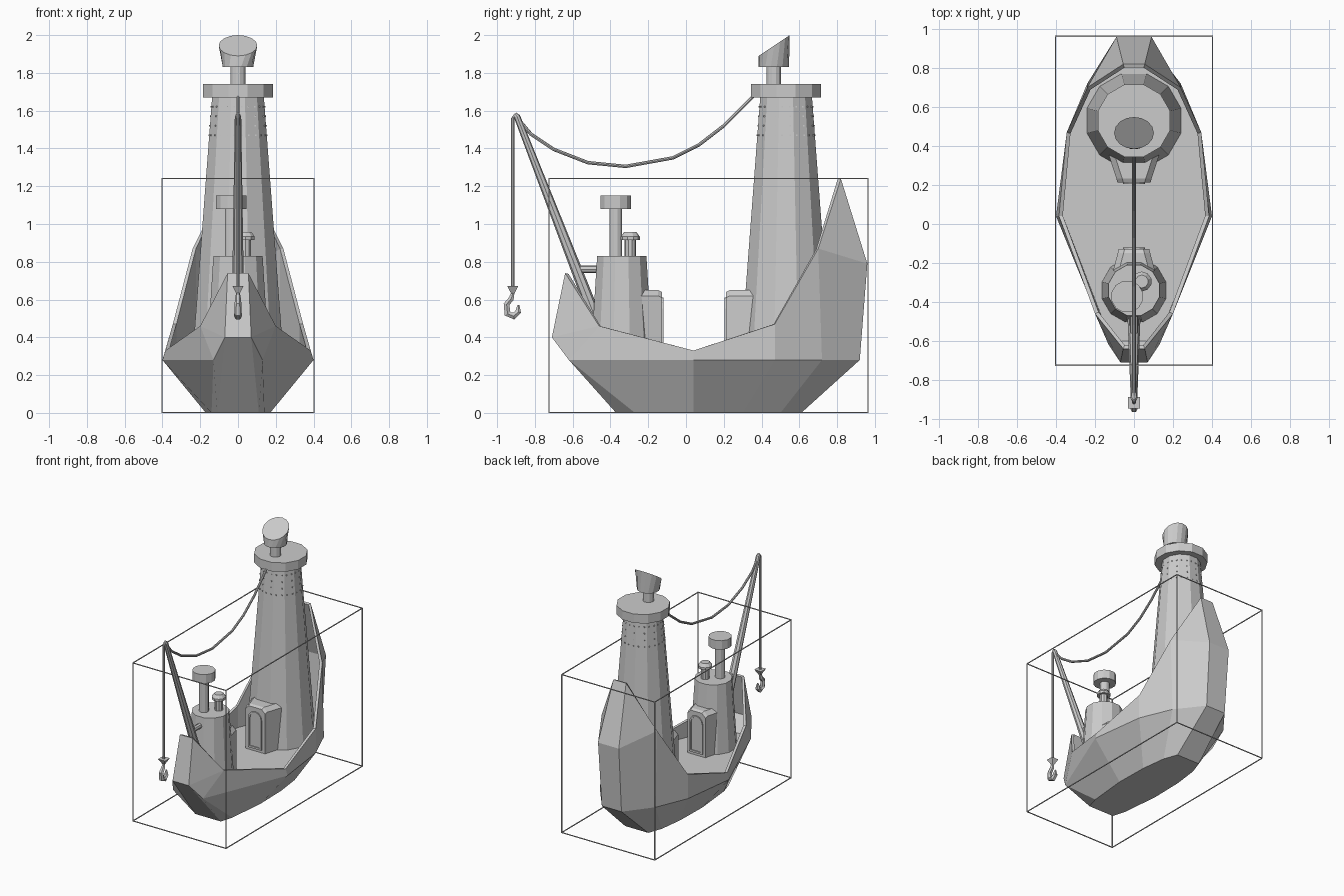
import bpy, bmesh, math
from mathutils import Vector

if "Cube" in bpy.data.objects:
    bpy.data.objects.remove(bpy.data.objects["Cube"])


def make(name, verts, faces):
    me = bpy.data.meshes.new(name)
    me.from_pydata(verts, [], faces)
    bm = bmesh.new()
    bm.from_mesh(me)
    bmesh.ops.recalc_face_normals(bm, faces=bm.faces)
    bm.to_mesh(me)
    bm.free()
    ob = bpy.data.objects.new(name, me)
    bpy.context.collection.objects.link(ob)
    return ob


def loft(name, rings):
    """Capped skin through rings of equal point count."""
    n = len(rings[0])
    verts = [p for r in rings for p in r]
    faces = [list(range(n)), list(range(len(verts) - n, len(verts)))]
    for k in range(len(rings) - 1):
        for i in range(n):
            j = (i + 1) % n
            faces.append([k*n + i, k*n + j, (k+1)*n + j, (k+1)*n + i])
    return make(name, verts, faces)


def ring(x, y, z, r, n=12):
    return [(x + r*math.cos((i + .5)*math.tau/n), y + r*math.sin((i + .5)*math.tau/n), z)
            for i in range(n)]


def lathe(name, x, y, profile, n=12):
    return loft(name, [ring(x, y, z, r, n) for r, z in profile])


def tube(name, pts, radii, n=8):
    """Tapered tube along a path in the x = 0 plane."""
    pts = [Vector((0, y, z)) for y, z in pts]
    rings = []
    for i, p in enumerate(pts):
        d = (pts[min(i + 1, len(pts) - 1)] - pts[max(i - 1, 0)]).normalized()
        side = Vector((1, 0, 0))
        up = side.cross(d)
        rings.append([p + radii[i]*(side*math.cos(a*math.tau/n) + up*math.sin(a*math.tau/n))
                      for a in range(n)])
    return loft(name, rings)


def box(lo, hi):
    v = [(x, y, z) for x in (lo[0], hi[0]) for y in (lo[1], hi[1]) for z in (lo[2], hi[2])]
    f = [(0, 1, 3, 2), (4, 5, 7, 6), (0, 1, 5, 4), (2, 3, 7, 6), (0, 2, 6, 4), (1, 3, 7, 5)]
    return v, f


def boxes(name, items):
    verts, faces = [], []
    for lo, hi in items:
        v, f = box(lo, hi)
        faces += [[i + len(verts) for i in q] for q in f]
        verts += v
    return make(name, verts, faces)


# Hull: half stations from bow to stern, each rim / middle / chine / bottom
rim = [(.055, -.64, .74), (.20, -.46, .46), (.385, .04, .33), (.345, .47, .47),
       (.24, .70, .87), (.055, .82, 1.24)]
mid = [(.07, -.71, .40)] + rim[1:5] + [(.09, .96, .79)]
chine = [mid[0], (.13, -.62, .28), (.40, .04, .28), (.345, .47, .28),
         (.24, .72, .28), (.085, .92, .28)]
bottom = [(.11, -.37, 0), (.14, -.27, 0), (.17, .04, 0), (.165, .30, 0),
          (.14, .50, 0), (.10, .61, 0)]


def mirrored(half):
    return half + [(-x, y, z) for x, y, z in reversed(half)]


index, verts, faces = {}, [], []


def vid(p):
    if p not in index:
        index[p] = len(verts)
        verts.append(p)
    return index[p]


rows = [mirrored(r) for r in (rim, mid, chine, bottom)]
for a, b in zip(rows, rows[1:]):
    for i in range(12):
        j = (i + 1) % 12
        f = list(dict.fromkeys(vid(p) for p in (a[i], a[j], b[j], b[i])))
        if len(f) > 2:
            faces.append(f)
faces.append([vid(p) for p in rows[3]])
hull = make("hull", verts, faces)
wall = hull.modifiers.new("wall", 'SOLIDIFY')
wall.thickness, wall.offset = .02, -1

# Deck inside the hull
deck = [(.07, -.60), (.13, -.58), (.38, .04), (.33, .47), (.225, .71), (.07, .90)]
loft("deck", [mirrored([(x, y, z) for x, y in deck]) for z in (.285, .30)])

# Tall rear chimney with collar and slanted funnel
CY = .53
lathe("chimney", 0, CY, [(.25, .29), (.142, 1.67)])
lathe("chimney_collar", 0, CY, [(.192, 1.67), (.192, 1.74)])
lathe("funnel_pipe", 0, .465, [(.04, 1.73), (.04, 1.84)])
top = [(.102*math.cos(i*math.tau/16), .467 + .082*math.sin(i*math.tau/16),
        1.945 + .055*math.sin(i*math.tau/16)) for i in range(16)]
loft("funnel", [ring(0, .465, 1.83, .082, 16)[-1:] + ring(0, .465, 1.83, .082, 16)[:-1], top])

# Rivets down the chimney edges and around one band
rivets = []
for i in range(12):
    for off, heights in ((-.12, (1.47, 1.52, 1.57, 1.62)), (.12, (1.47, 1.62))):
        for z in heights:
            a = (i + .5)*math.tau/12 + off
            r = (.142 + (1.67 - z)*.0783)*math.cos(math.pi/12)/math.cos(math.pi/12 - abs(off))
            c = Vector((r*math.cos(a), CY + r*math.sin(a), z))
            rivets.append((c - Vector((.004,)*3), c + Vector((.004,)*3)))
boxes("chimney_rivets", rivets)

# Front cabin tower with two capped pipes
lathe("cabin", 0, -.34, [(.17, .29), (.135, .83)])
lathe("large_pipe", -.035, -.372, [(.035, .82), (.035, 1.09)])
lathe("large_pipe_cap", -.035, -.372, [(.083, 1.08), (.083, 1.15)])
lathe("small_pipe", .04, -.295, [(.03, .82), (.03, .92)], 10)
lathe("small_pipe_cap", .04, -.295, [(.051, .915), (.051, .933), (.033, .957)], 10)


# Doorways: chamfered housing, arched frame and door panel
def arch(w, z0, z1, y):
    pts = [(-w, y, z0), (w, y, z0)]
    return pts + [(w*math.cos(t*math.pi/6), y, z1 - w + w*math.sin(t*math.pi/6))
                  for t in range(7)]


def housing(w, y, z):
    return [(-w, y, .29), (w, y, .29), (w, y, z - .03), (w - .03, y, z),
            (-w + .03, y, z), (-w, y, z - .03)]


def doorway(name, y_back, y_face, w_back, w_face):
    s = 1 if y_face > y_back else -1
    loft(name + "_door_housing", [housing(w_back, y_back, .65), housing(w_face, y_face - s*.02, .65),
                                  housing(w_face - .005, y_face, .64)])
    a = arch(.057, .32, .61, y_face - s*.005)
    b = arch(.057, .32, .61, y_face + s*.008)
    c = arch(.043, .335, .596, y_face + s*.008)
    d = arch(.043, .335, .596, y_face + s*.001)
    loft(name + "_door_frame", [a, b, c, d])


doorway("cabin", -.25, -.128, .11, .083)
doorway("chimney", .37, .213, .135, .09)

# Crane boom, strut and ropes
tube("crane_boom", [(-.46, .45), (-.895, 1.57), (-.905, 1.585)], [.034, .017, .008])
tube("crane_strut", [(-.59, .76), (-.44, .76)], [.02, .02])
tube("hanging_rope", [(-.917, .66), (-.917, 1.56), (-.90, 1.58)], [.009]*3)
sag = [(-.90, 1.57), (-.82, 1.475), (-.70, 1.395), (-.52, 1.325), (-.32, 1.305),
       (-.07, 1.35), (.07, 1.42), (.20, 1.52), (.36, 1.68)]
tube("sagging_rope", sag, [.009]*len(sag))

# Hook with its weight
loft("hook_weight", [ring(0, -.917, .672, .042, 4), ring(0, -.917, .625, .007, 4)])
hook = [(-.917, .635), (-.925, .605), (-.950, .575), (-.945, .525), (-.912, .512),
        (-.888, .535), (-.887, .572)]
tube("hook", hook, [.01, .016, .018, .02, .021, .018, .006], 6)

# Thin wire frame around the hull
X, Y0, Y1, Z, t = .403, -.725, .963, 1.24, .003
bars = []
for x in (-X, X):
    for z in (t, Z):
        bars.append(((x - t, Y0, z - t), (x + t, Y1, z + t)))
    for y in (Y0, Y1):
        bars.append(((x - t, y - t, 0), (x + t, y + t, Z)))
for y in (Y0, Y1):
    for z in (t, Z):
        bars.append(((-X, y - t, z - t), (X, y + t, z + t)))
boxes("outline_frame", bars)
